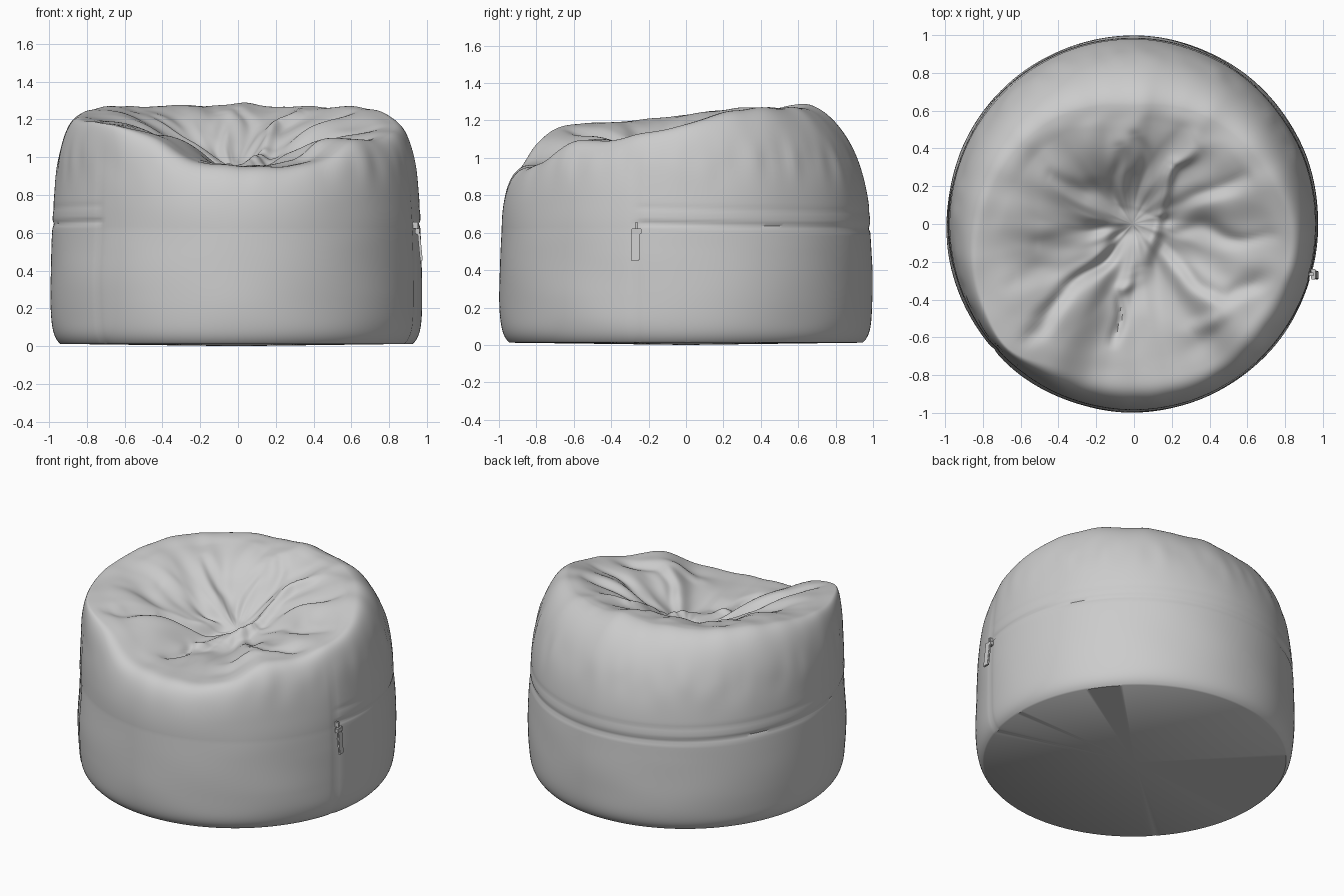
import bpy, bmesh, math
from mathutils import Vector, noise

if "Cube" in bpy.data.objects:
    bpy.data.objects.remove(bpy.data.objects["Cube"])

fabric = bpy.data.materials.new("grey fabric")
fabric.diffuse_color = (0.6, 0.6, 0.6, 1)
fabric.use_nodes = True
fabric.node_tree.nodes["Principled BSDF"].inputs["Base Color"].default_value = fabric.diffuse_color

# Rim radius and height every 15 degrees, from the front towards +x
RIM_R = [.79, .81, .83, .81, .82, .85, .84, .78, .74, .71, .68, .65,
         .63, .65, .68, .71, .74, .77, .81, .86, .90, .93, .85, .81]
RIM_Z = [.955, .955, .985, 1.08, 1.10, 1.13, 1.18, 1.24, 1.265, 1.27, 1.27, 1.27,
         1.285, 1.27, 1.27, 1.27, 1.27, 1.26, 1.23, 1.21, 1.19, 1.17, 1.10, .98]
# Folds in the seat: x0, y0, x1, y1, height, width
FOLDS = [(0, -.05, -.3, -.3, -.06, .04), (-.3, -.3, -.55, -.6, -.045, .045),
         (.02, -.25, .1, .08, .06, .05), (.1, .08, .2, .34, .05, .05),
         (.2, .34, .36, .45, .03, .045), (-.1, -.6, -.07, -.36, -.03, .03),
         (-.07, -.34, .03, -.32, .025, .035), (.15, -.15, .5, -.37, -.035, .05),
         (.5, -.37, .78, -.28, -.03, .045), (.3, -.6, .47, -.5, .03, .05),
         (-.05, .08, -.4, .25, -.03, .045), (-.04, .1, -.12, .38, -.03, .04),
         (.03, .12, .0, .45, -.03, .04), (-.1, -.03, -.5, -.1, -.03, .045),
         (-.2, -.16, -.65, -.3, -.025, .045), (.15, .05, .6, .22, -.03, .05),
         (.2, -.05, .75, -.1, -.025, .05)]
SEG, LOW, SHOULDER, BOWL = 224, 38, 64, 64
PIT = .95


def loop_value(keys, phi):
    """Smooth periodic interpolation of evenly spaced keys."""
    u = phi / math.tau * len(keys)
    i = math.floor(u)
    f = u - i
    a, b, c, d = (keys[(i + k) % len(keys)] for k in (-1, 0, 1, 2))
    return b + .5 * f * (c - a + f * (2*a - 5*b + 4*c - d + f * (3*(b - c) + d - a)))


def bump(d, w):
    return math.exp(-(d / w) ** 2)


def step(a, b, v):
    t = min(1, max(0, (v - a) / (b - a)))
    return t * t * (3 - 2 * t)


RIGHT_SEAM, LEFT_SEAM = math.radians(74), math.radians(312)


def wall_offset(phi, z):
    """Seam grooves and soft cloth ripples on the outside."""
    back = 1 if RIGHT_SEAM < phi < LEFT_SEAM else 0
    zs = .645 + .02 * math.cos(phi)
    o = -back * .009 * bump(z - zs, .013)
    o -= back * .003 * bump(z - zs - .085, .016)
    for a in (RIGHT_SEAM, LEFT_SEAM):
        o -= .006 * bump(phi - a, .02) * step(1.15, .95, z)
    p = Vector((math.sin(phi) * 2.5, math.cos(phi) * 2.5, z * 4))
    o += .005 * noise.noise(p) * step(0, .15, z)
    ripple = noise.noise(Vector((math.sin(phi) * 9, math.cos(phi) * 9, z * 3)))
    return o + .016 * ripple * bump(z - 1.0, .12)


def fold_height(x, y):
    """Listed folds, bent by noise, plus fine twisted creases."""
    wx = x + .09 * noise.noise(Vector((x * 4, y * 4, 7)))
    wy = y + .09 * noise.noise(Vector((x * 4, y * 4, 13)))
    h = 0
    for x0, y0, x1, y1, depth, w in FOLDS:
        dx, dy = x1 - x0, y1 - y0
        t = min(1, max(0, ((wx - x0) * dx + (wy - y0) * dy) / (dx*dx + dy*dy)))
        d = math.hypot(wx - x0 - t * dx, wy - y0 - t * dy)
        h += depth * (.35 + 2.6 * t * (1 - t)) * bump(d, w)
    r = math.hypot(x, y)
    a = math.atan2(y, x) + .8 * r
    crease = noise.noise(Vector((3.2 * math.cos(a), 3.2 * math.sin(a), r * 2.5)))
    h += .03 * crease * step(0, .25, r) * step(.85, .5, r)
    h -= .03 * bump(math.hypot(x, y + .25), .25)
    return h + .02 * noise.noise(Vector((x * 4, y * 4, 2)))


def column(phi):
    """Section from the base edge over the rim to near the seat centre."""
    s, c = math.sin(phi), -math.cos(phi)
    rr, rz = loop_value(RIM_R, phi), loop_value(RIM_Z, phi)
    rz += .014 * noise.noise(Vector((s * 5, c * 5, 4)))
    pts = []
    for i in range(LOW):
        z = .012 + .608 * (i / LOW) ** 1.2
        r = .985 + .012 * math.sin(math.pi * z / .62) - .055 * math.exp(-z / .04)
        pts.append((r + wall_offset(phi, z), z))
    power = .87 - .28 * math.cos(phi)
    for i in range(SHOULDER + 1):
        t = math.pi / 2 * i / SHOULDER
        z = .62 + (rz - .62) * math.sin(t)
        r = rr + (.985 - rr) * max(0, math.cos(t)) ** power
        pts.append((r + wall_offset(phi, z) * (1 - i / SHOULDER), z))
    for i in range(1, BOWL):
        k = 1 - i / BOWL
        z = PIT + (rz - PIT) * math.sin(math.pi / 2 * k) ** 1.35
        r = rr * k
        z += fold_height(r * s, r * c) * step(1, .85, k)
        pts.append((r, z))
    return [(r * s * .988 - .008, r * c, z) for r, z in pts]


def add_object(name, bm):
    bmesh.ops.recalc_face_normals(bm, faces=bm.faces)
    mesh = bpy.data.meshes.new(name)
    bm.to_mesh(mesh)
    bm.free()
    mesh.materials.append(fabric)
    ob = bpy.data.objects.new(name, mesh)
    bpy.context.collection.objects.link(ob)
    bpy.ops.object.select_all(action='DESELECT')
    bpy.context.view_layer.objects.active = ob
    ob.select_set(True)
    bpy.ops.object.shade_smooth_by_angle(angle=math.radians(45))
    return ob


# Bean bag body with a slightly bulging base
bm = bmesh.new()
cols = [[bm.verts.new(p) for p in column(math.tau * i / SEG)] for i in range(SEG)]
centre = bm.verts.new((-.008, 0, PIT + fold_height(0, 0)))
base = bm.verts.new((-.008, 0, 0))
for a, b in zip(cols, cols[1:] + cols[:1]):
    for j in range(len(a) - 1):
        bm.faces.new((a[j], b[j], b[j + 1], a[j + 1]))
    bm.faces.new((a[-1], b[-1], centre))
    bm.faces.new((b[0], a[0], base))
add_object("bean_bag", bm)


def box(bm, loc, size):
    vs = bmesh.ops.create_cube(bm, size=1)["verts"]
    for v in vs:
        v.co = Vector(v.co[i] * size[i] + loc[i] for i in range(3))
    return vs


# Zip slider and hanging pull tab on the right side
bm = bmesh.new()
box(bm, (.938, -.265, .64), (.03, .018, .035))
box(bm, (.95, -.265, .607), (.024, .055, .03))
for v in box(bm, (.957, -.268, .525), (.014, .044, .15)):
    if v.co.z < .5:
        v.co.x += .014
        v.co.y -= .004
bmesh.ops.bevel(bm, geom=bm.edges[:], offset=.003, segments=2, affect='EDGES')
add_object("zip_pull", bm)
